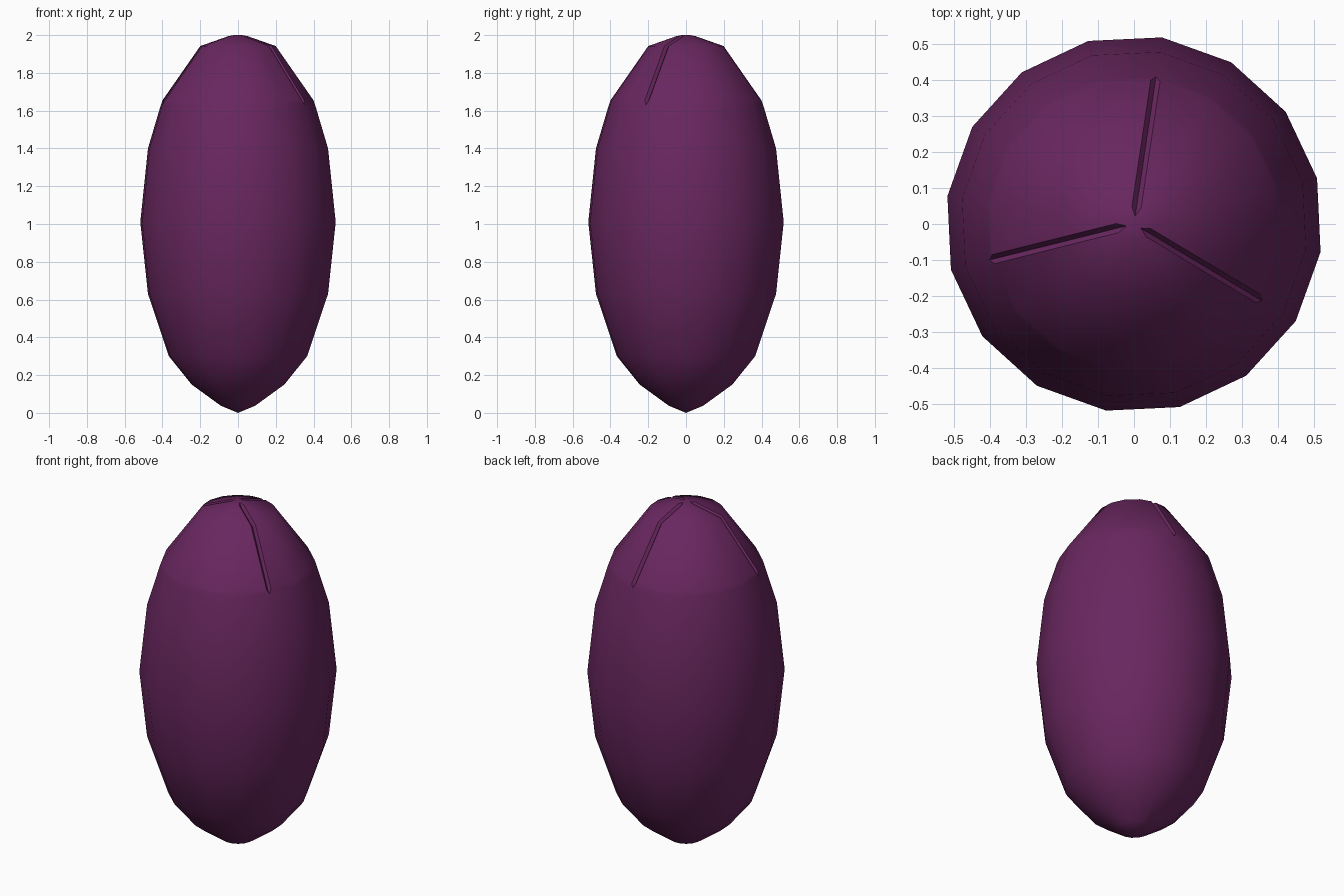
import bpy, bmesh, math
from mathutils import Vector

if "Cube" in bpy.data.objects:
    bpy.data.objects.remove(bpy.data.objects["Cube"])

SIDES = 16
OFFSET = math.radians(14)
GROOVES = {3, 8, 14}          # columns carrying a groove
HALF_W, DEPTH = 0.013, 0.018

# radius, height, inward direction where the groove is open (None = closed)
PROFILE = [
    (0.022, 2.0, None),
    (0.05, 1.995, (-0.2, -0.98)),
    (0.202, 1.942, (-0.6, -0.8)),
    (0.404, 1.655, (-0.82, -0.57)),
    (0.413, 1.63, None),
    (0.482, 1.40, None), (0.523, 1.01, None), (0.482, 0.63, None),
    (0.37, 0.30, None), (0.248, 0.15, None), (0.092, 0.038, None),
]

bm = bmesh.new()


def face(*verts):
    unique = list(dict.fromkeys(verts))
    if len(unique) > 2:
        return bm.faces.new(unique)


def column(i, r, z, inward):
    """Right edge, groove floor and left edge; one shared vertex if closed."""
    a = OFFSET + i * math.tau / SIDES
    out = Vector((math.cos(a), math.sin(a), 0))
    tan = Vector((-math.sin(a), math.cos(a), 0))
    p = out * r + Vector((0, 0, z))
    if inward is None or i not in GROOVES:
        v = bm.verts.new(p)
        return v, v, v
    edge = p - out * HALF_W * math.sin(math.pi / SIDES)
    floor = p + (out * inward[0] + Vector((0, 0, inward[1]))) * DEPTH
    return (bm.verts.new(edge - tan * HALF_W), bm.verts.new(floor),
            bm.verts.new(edge + tan * HALF_W))


# Rounded body with grooves built into its rings
rings = [[column(i, *p) for i in range(SIDES)] for p in PROFILE]
top = bm.verts.new((0, 0, 2.0))
bottom = bm.verts.new((0, 0, 0.0))
for i in range(SIDES):
    j = (i + 1) % SIDES
    for up, lo in zip(rings, rings[1:]):
        face(up[i][2], lo[i][2], lo[j][0], up[j][0])
        face(up[i][0], lo[i][0], lo[i][1], up[i][1])
        face(up[i][1], lo[i][1], lo[i][2], up[i][2])
    face(top, rings[0][i][2], rings[0][j][0])
    face(bottom, rings[-1][j][0], rings[-1][i][2])

mesh = bpy.data.meshes.new("grooved_pod")
bmesh.ops.recalc_face_normals(bm, faces=bm.faces)
bm.to_mesh(mesh)
bm.free()
pod = bpy.data.objects.new("grooved_pod", mesh)
bpy.context.collection.objects.link(pod)

# Dark purple skin
mat = bpy.data.materials.new("purple_skin")
mat.diffuse_color = (0.14, 0.02, 0.115, 1)
mat.use_nodes = True
mat.node_tree.nodes["Principled BSDF"].inputs["Base Color"].default_value = mat.diffuse_color
mesh.materials.append(mat)

bpy.context.view_layer.objects.active = pod
pod.select_set(True)
bpy.ops.object.shade_smooth_by_angle(angle=math.radians(40))
